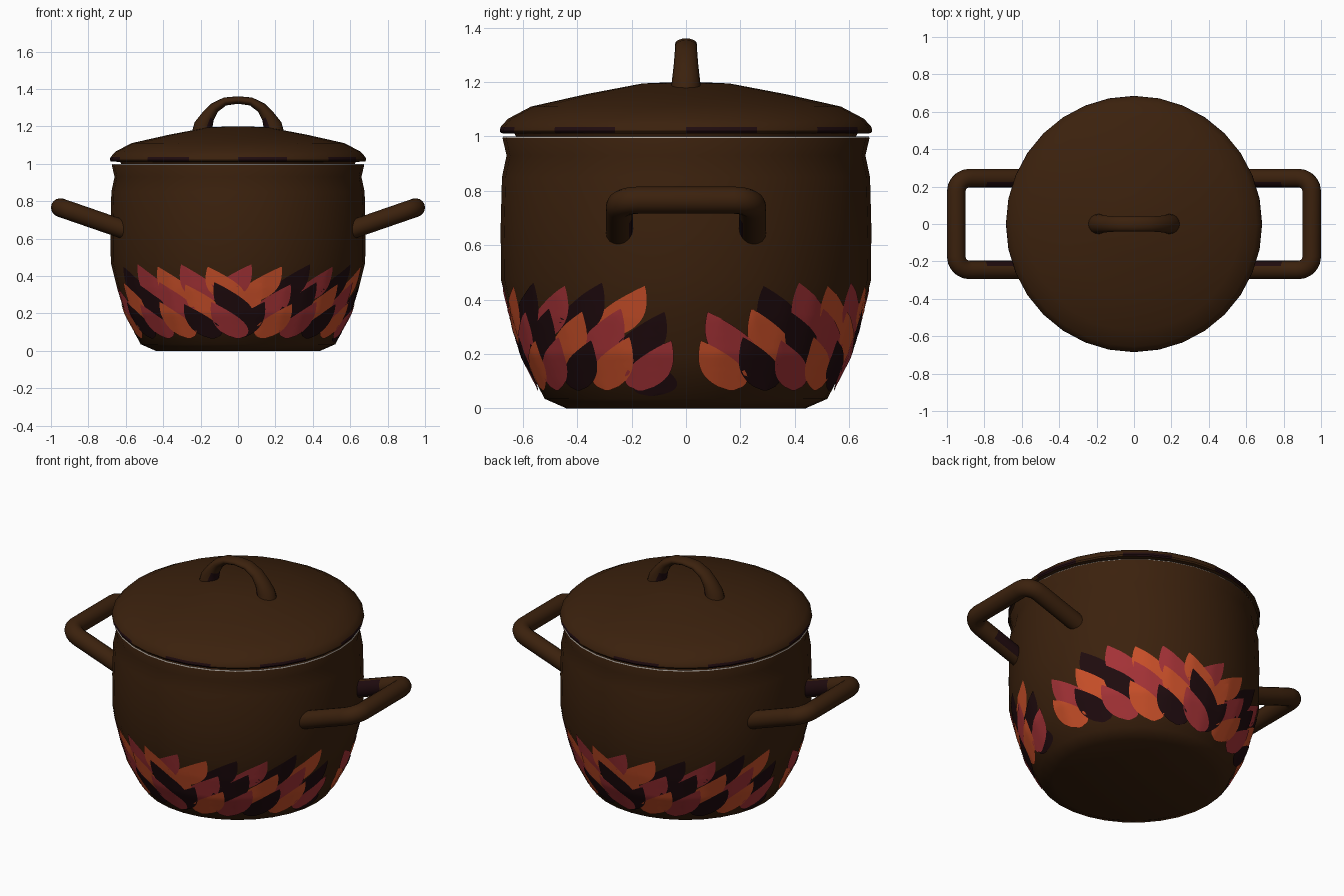
import bpy, bmesh, math
from mathutils import Vector

cube = bpy.data.objects.get("Cube")
if cube:
    bpy.data.objects.remove(cube, do_unlink=True)

SIDES = 32


def material(name, hexcode):
    srgb = [int(hexcode[i:i + 2], 16) / 255 for i in (0, 2, 4)]
    color = [((c + 0.055) / 1.055) ** 2.4 for c in srgb] + [1]
    m = bpy.data.materials.new(name)
    m.use_nodes = True
    m.diffuse_color = color
    m.node_tree.nodes["Principled BSDF"].inputs["Base Color"].default_value = color
    return m


brown = material("brown enamel", "3b210d")
dark = material("dark plum", "1f0b0e")
orange = material("orange", "cb5029")
red = material("red", "a63337")
pale = material("pale rim", "b4aaa0")


def finish(bm, name, mats, angle=40):
    bmesh.ops.recalc_face_normals(bm, faces=bm.faces)
    mesh = bpy.data.meshes.new(name)
    bm.to_mesh(mesh)
    bm.free()
    ob = bpy.data.objects.new(name, mesh)
    bpy.context.collection.objects.link(ob)
    for m in mats:
        mesh.materials.append(m)
    bpy.ops.object.select_all(action="DESELECT")
    ob.select_set(True)
    bpy.context.view_layer.objects.active = ob
    bpy.ops.object.shade_smooth_by_angle(angle=math.radians(angle))


def bridge(bm, rings):
    """Join successive closed rings of vertices with quads and cap the ends."""
    n = len(rings[0])
    for a, b in zip(rings, rings[1:]):
        for i in range(n):
            bm.faces.new((a[i], a[(i + 1) % n], b[(i + 1) % n], b[i]))
    bm.faces.new(rings[0])
    bm.faces.new(rings[-1])


def lathe(name, profile, mats, rule):
    bm = bmesh.new()
    rings = []
    for r, z in profile:
        rings.append([bm.verts.new((r * math.cos(k * math.tau / SIDES),
                                    r * math.sin(k * math.tau / SIDES), z))
                      for k in range(SIDES)])
    bridge(bm, rings)
    for f in bm.faces:
        f.material_index = int(rule(f.calc_center_median()))
    finish(bm, name, mats)


def tube(name, path, radii, across, rule, sides=16):
    """Sweep an ellipse along a path; 'across' stays perpendicular to the path."""
    bm = bmesh.new()
    rings = []
    pts = [Vector(p) for p in path]
    for i, p in enumerate(pts):
        t = (pts[min(i + 1, len(pts) - 1)] - pts[max(i - 1, 0)]).normalized()
        side = (across - t * across.dot(t)).normalized()
        up = t.cross(side)
        ra, rb = radii[i]
        rings.append([bm.verts.new(p + side * ra * math.cos(k * math.tau / sides)
                                   + up * rb * math.sin(k * math.tau / sides))
                      for k in range(sides)])
    bridge(bm, rings)
    bmesh.ops.recalc_face_normals(bm, faces=bm.faces)
    bm.normal_update()
    for f in bm.faces:
        f.material_index = int(rule(f.calc_center_median(), f.normal))
    finish(bm, name, [brown, dark], 60)


# Pot body, hollow, with a thin pale edge at the open rim
outer = [(0.44, 0), (0.52, 0.035), (0.605, 0.2), (0.645, 0.33), (0.68, 0.47),
         (0.682, 0.66), (0.677, 0.85), (0.66, 0.93), (0.675, 0.994), (0.672, 1.0)]
inner = [(0.63, 1.0), (0.63, 0.5), (0.56, 0.2), (0.44, 0.05)]
lathe("pot_body", outer + inner, [brown, pale], lambda c: 0.995 < c.z < 0.999)

# Lid with a partly darkened lower rim
lid = [(0.62, 0.99), (0.63, 1.01), (0.68, 1.012), (0.685, 1.02), (0.682, 1.035),
       (0.655, 1.065), (0.57, 1.11), (0.37, 1.155), (0.16, 1.195), (0.04, 1.2)]


def lid_mark(c):
    seg = int((math.atan2(c.y, c.x) + math.pi) / math.tau * SIDES)
    return 1.014 < c.z < 1.03 and seg % 4 < 2


lathe("lid", lid, [brown, dark], lid_mark)

# Arched lid handle, dark on the inside of its feet
half = [(0.19, 1.17), (0.185, 1.205), (0.16, 1.255), (0.125, 1.3), (0.07, 1.333)]
arch = [(-x, 0, z) for x, z in half] + [(0, 0, 1.341)] + [(x, 0, z) for x, z in reversed(half)]
thick = [(0.055, 0.055), (0.052, 0.05), (0.046, 0.036), (0.042, 0.028), (0.04, 0.022)]
tube("lid_handle", arch, thick + [(0.04, 0.02)] + thick[::-1], Vector((0, 1, 0)),
     lambda c, n: n.x * c.x < -0.05 and c.z < 1.24)

# Side handles, tilted rounded loops, dark on the inside of the legs
for name, s in (("left_handle", 1), ("right_handle", -1)):
    leg = [(0.58, 0.245), (0.7, 0.245), (0.8, 0.245)]
    corner = [(0.88 + 0.07 * math.sin(a), 0.175 + 0.07 * math.cos(a))
              for a in [math.radians(d) for d in range(0, 91, 18)]]
    side = leg + corner
    flat = side + [(x, -y) for x, y in reversed(side)]
    path = [(s * x, y, 0.638 + (x - 0.58) * 0.345) for x, y in flat]
    tube(name, path, [(0.05, 0.05)] * len(path), Vector((-0.33 * s, 0, 1)),
         lambda c, n: n.y * c.y < -0.08 and n.z > -0.6 and abs(c.x) < 0.79)


# Painted leaf plates that follow the faceted wall
def wall_radius(angle, z):
    for (r0, z0), (r1, z1) in zip(outer, outer[1:]):
        if z0 <= z <= z1:
            r = r0 + (r1 - r0) * (z - z0) / (z1 - z0)
            break
    step = math.tau / SIDES
    return r * math.cos(step / 2) / math.cos(angle % step - step / 2)


def add_leaf(bm, base, tip, z0, z1, width, lift, place, color):
    steps, cols = 14, 6
    grid = []
    for i in range(steps + 1):
        t = 0.004 + 0.992 * i / steps
        w = width * math.sin(math.pi * t ** 0.64) ** 0.9
        mid = base + (tip - base) * t ** 1.2
        z = z0 + (z1 - z0) * t
        row = []
        for j in range(cols + 1):
            a = place(math.radians(mid + w * (2 * j / cols - 1)))
            r = wall_radius(a, z) + lift
            row.append(bm.verts.new((r * math.cos(a), r * math.sin(a), z)))
        grid.append(row)
    for i in range(steps):
        for j in range(cols):
            f = bm.faces.new((grid[i][j], grid[i][j + 1], grid[i + 1][j + 1], grid[i + 1][j]))
            f.material_index = "ORD".index(color)
            f.normal_update()
            c = f.calc_center_median()
            if f.normal.x * c.x + f.normal.y * c.y < 0:
                f.normal_flip()


# Rows: base angle, tip angle, bottom, top, spacing, lift, colour letters
LOW = (18, 5, 0.065, 0.25, 14.4, 0.0075)
MIDDLE = (20, 7, 0.16, 0.355, 14.4, 0.005)
first_rows = [LOW + ("RODROD",), MIDDLE + ("DRODRO",),
              (27, 13, 0.26, 0.45, 14.2, 0.0025, "ODRDOR"),
              (14, 7, 0.045, 0.14, 0, 0.005, "D")]
second_rows = [LOW + ("ODRODR",), MIDDLE + ("RODROD",),
               (36, 25, 0.26, 0.45, 12.8, 0.0025, "DRORO")]
quarters = [("front_left", -1, 0, first_rows), ("back_left", 1, 0, second_rows),
            ("back_right", -1, math.pi, first_rows), ("front_right", 1, math.pi, second_rows)]

for name, sign, start, rows in quarters:
    bm = bmesh.new()
    place = lambda a: start + sign * a
    for base, tip, z0, z1, spacing, lift, colors in rows:
        for i, color in enumerate(colors):
            turn = spacing * i
            add_leaf(bm, base + turn, tip + turn, z0, z1 + 0.012 * (i % 2), 8.3,
                     lift + 0.0002 * i + (0.0009 if sign > 0 else 0), place, color)
    # Upright leaf closing the gap at the middle of the front and back
    if sign < 0:
        add_leaf(bm, 90, 90, 0.2, 0.4, 9, 0.0015, place, "R")
    mesh = bpy.data.meshes.new(name + "_leaves")
    bm.to_mesh(mesh)
    bm.free()
    for m in (orange, red, dark):
        mesh.materials.append(m)
    mesh.shade_smooth()
    bpy.context.collection.objects.link(bpy.data.objects.new(name + "_leaves", mesh))
